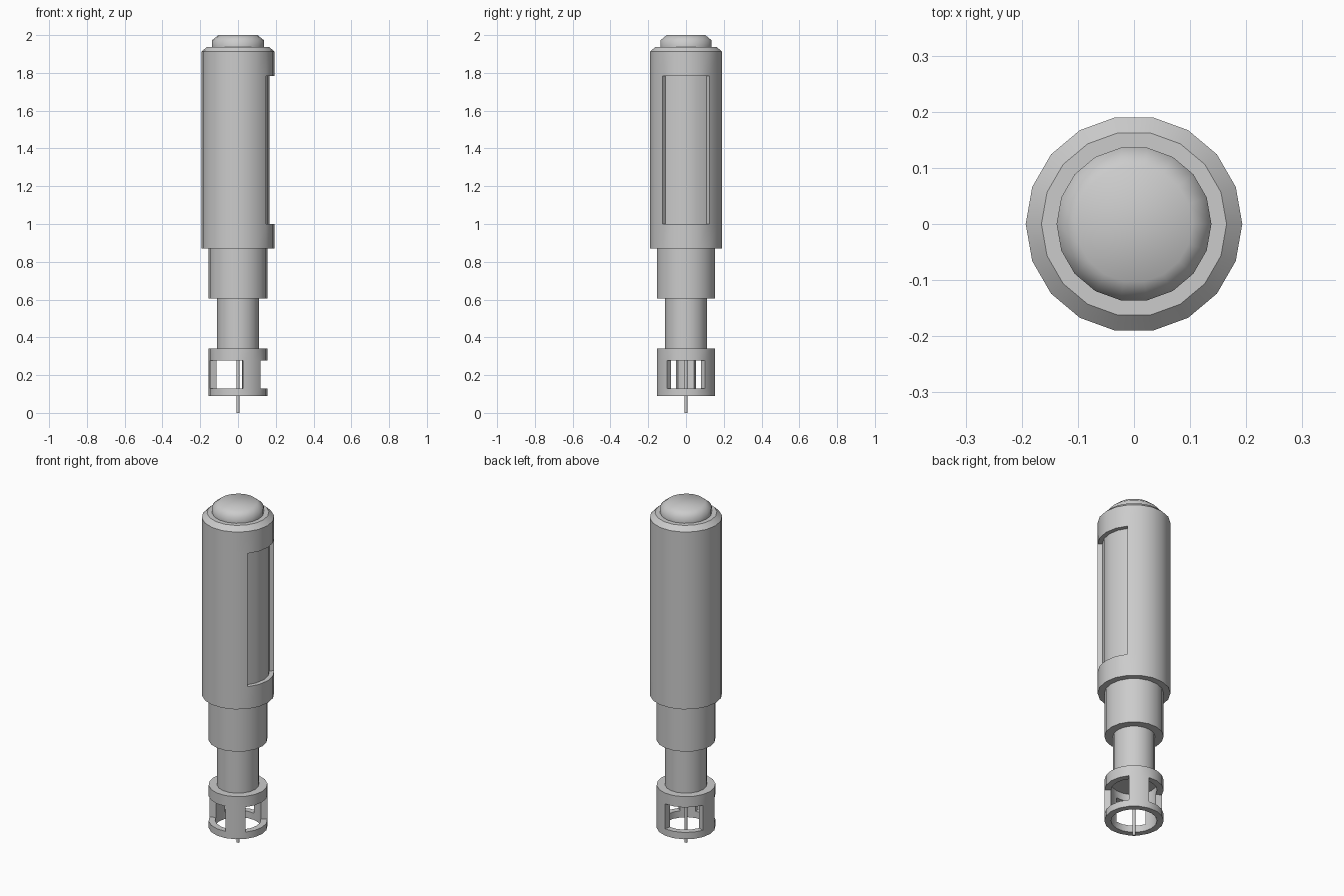
import bpy, bmesh
from math import cos, sin, atan2, degrees, radians, pi, hypot

if "Cube" in bpy.data.objects:
    bpy.data.objects.remove(bpy.data.objects["Cube"])


def lathe(profile, sides=18):
    """Revolve an (r, z) profile about z and close both ends with a disc."""
    bm = bmesh.new()
    rings = [[bm.verts.new((r * cos(2 * pi * i / sides), r * sin(2 * pi * i / sides), z))
              for i in range(sides)] for r, z in profile]
    for a, b in zip(rings, rings[1:]):
        for i in range(sides):
            j = (i + 1) % sides
            bm.faces.new((a[i], a[j], b[j], b[i]))
    bm.faces.new(rings[0])
    bm.faces.new(rings[-1])
    return bm


def pick(bm, a0, a1, z0, z1, r0, r1):
    """Side faces whose centre lies within the angle, height and radius limits."""
    found = []
    for f in bm.faces:
        c = f.calc_center_median()
        ang = (degrees(atan2(c.y, c.x)) - a0) % 360
        if ang < a1 - a0 and z0 < c.z < z1 and r0 < hypot(c.x, c.y) < r1:
            found.append(f)
    return found


def push_in(bm, faces, scale):
    """Extrude faces towards the axis and return the moved faces."""
    geom = bmesh.ops.extrude_face_region(bm, geom=faces)["geom"]
    for v in geom:
        if isinstance(v, bmesh.types.BMVert):
            v.co.x *= scale
            v.co.y *= scale
    old = [f for f in faces if f.is_valid]
    if old:
        bmesh.ops.delete(bm, geom=old, context='FACES_ONLY')
    return [f for f in geom if isinstance(f, bmesh.types.BMFace)]


def finish(name, bm, angle=30):
    bmesh.ops.recalc_face_normals(bm, faces=bm.faces)
    me = bpy.data.meshes.new(name)
    bm.to_mesh(me)
    bm.free()
    ob = bpy.data.objects.new(name, me)
    bpy.context.collection.objects.link(ob)
    bpy.ops.object.select_all(action='DESELECT')
    ob.select_set(True)
    bpy.context.view_layer.objects.active = ob
    bpy.ops.object.shade_smooth_by_angle(angle=radians(angle))
    return ob


# Main barrel with a recessed panel on the +x side
R = 0.193
bm = lathe([(R, 0.87), (R, 1.0), (R, 1.783), (R, 1.912), (0.165, 1.938)])
push_in(bm, pick(bm, -40, 40, 1.01, 1.78, 0.18, 0.2), 0.168 / R)
finish("barrel", bm)

# Rounded button on top
finish("top_button", lathe([(0.138, 1.938), (0.138, 1.972), (0.104, 2.0)]), 60)

# Stepped collar and neck
finish("collar", lathe([(0.157, 0.605), (0.157, 0.87)]))
finish("neck", lathe([(0.112, 0.34), (0.112, 0.605)]))

# Hollow cage with three windows between three posts
RO, RI = 0.157, 0.122
bm = lathe([(RI, 0.32), (RI, 0.277), (RI, 0.13), (RI, 0.09),
            (RO, 0.09), (RO, 0.13), (RO, 0.277), (RO, 0.34)])
for k in range(3):
    a0, a1 = -40 + 120 * k, 40 + 120 * k
    inner = pick(bm, a0, a1, 0.14, 0.27, 0.11, 0.13)
    moved = push_in(bm, pick(bm, a0, a1, 0.14, 0.27, 0.145, 0.17), RI / RO)
    bmesh.ops.delete(bm, geom=inner + moved, context='FACES')
bmesh.ops.remove_doubles(bm, verts=bm.verts, dist=0.0005)
finish("cage", bm)

# Thin centre pin
finish("pin", lathe([(0.008, 0.0), (0.008, 0.32)], 8), 50)
